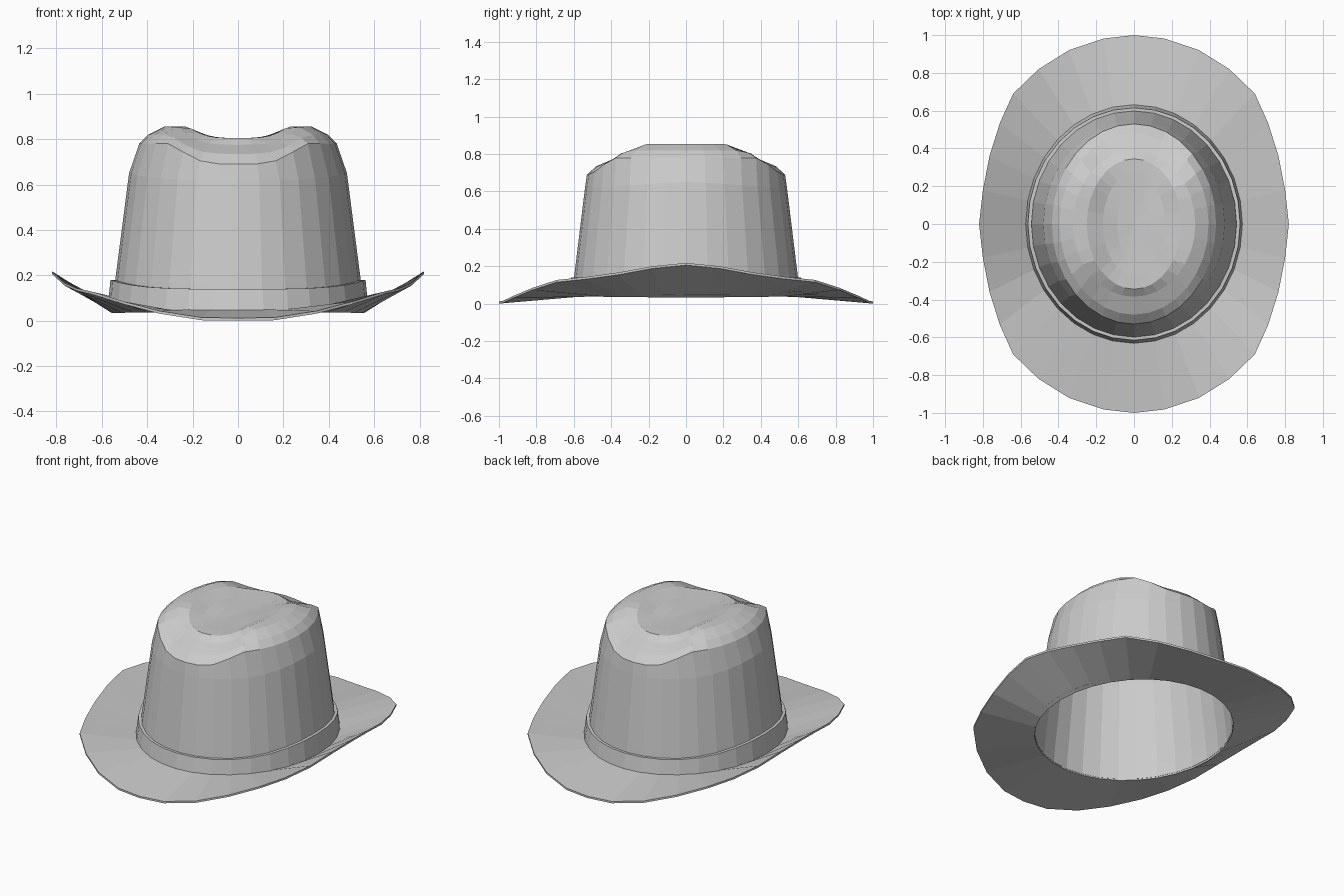
import bpy, bmesh, math

if "Cube" in bpy.data.objects:
    bpy.data.objects.remove(bpy.data.objects["Cube"])

N = 32  # sides around the hat

felt = bpy.data.materials.new("grey felt")
felt.diffuse_color = (0.6, 0.6, 0.6, 1)
felt.use_nodes = True
felt.node_tree.nodes["Principled BSDF"].inputs["Base Color"].default_value = felt.diffuse_color


def ring(rx, ry, z_side, z_end=None, start=0.0):
    """Oval ring; height eases from z_side to z_end towards the front and back."""
    z_end = z_side if z_end is None else z_end
    pts = []
    for i in range(N):
        a = 2 * math.pi * i / N
        w = max(0.0, (abs(math.sin(a)) - start) / (1 - start))
        w = w * w * (3 - 2 * w)
        pts.append((rx * math.cos(a), ry * math.sin(a), z_side + (z_end - z_side) * w))
    return pts


def loft(name, rings, loop=False, cap=None):
    """Skin successive rings with quads, optionally closing to a cap point."""
    bm = bmesh.new()
    vs = [[bm.verts.new(p) for p in r] for r in rings]
    pairs = list(zip(vs, vs[1:])) + ([(vs[-1], vs[0])] if loop else [])
    for lo, hi in pairs:
        for i in range(N):
            j = (i + 1) % N
            bm.faces.new((lo[i], lo[j], hi[j], hi[i]))
    if cap:
        c = bm.verts.new(cap)
        for i in range(N):
            bm.faces.new((vs[-1][i], vs[-1][(i + 1) % N], c))
    if loop:
        bmesh.ops.recalc_face_normals(bm, faces=bm.faces)
    me = bpy.data.meshes.new(name)
    bm.to_mesh(me)
    bm.free()
    me.materials.append(felt)
    ob = bpy.data.objects.new(name, me)
    bpy.context.collection.objects.link(ob)
    return ob


# Crown: tapered wall, rounded shoulder, and a crease pressed into the top
loft("crown", [
    ring(0.555, 0.61, 0.04),
    ring(0.542, 0.595, 0.17),
    ring(0.48, 0.54, 0.65, 0.62),
    ring(0.435, 0.53, 0.78, 0.69, 0.70),
    ring(0.395, 0.48, 0.82, 0.735, 0.60),
    ring(0.325, 0.385, 0.855, 0.775, 0.50),
    ring(0.25, 0.345, 0.855, 0.805, 0.40),
    ring(0.165, 0.27, 0.825, 0.805),
    ring(0.09, 0.20, 0.807, 0.803),
], cap=(0, 0, 0.80))

# Band around the foot of the crown, higher at the sides
loft("hat_band", [
    ring(0.575, 0.632, 0.045),
    ring(0.562, 0.615, 0.18, 0.14),
    ring(0.543, 0.598, 0.18, 0.14),
    ring(0.553, 0.608, 0.045),
], loop=True)

# Brim edge: one quarter from the side to the front tip, mirrored round
quarter = [(0.82, 0, 0.218), (0.80, 0.18, 0.20), (0.765, 0.36, 0.167),
           (0.71, 0.535, 0.143), (0.64, 0.69, 0.127), (0.505, 0.82, 0.085),
           (0.345, 0.92, 0.043), (0.16, 0.982, 0.014), (0, 1.0, 0.012)]
half = quarter + [(-x, y, z) for x, y, z in quarter[-2::-1]]
edge = half + [(x, -y, z) for x, y, z in half[-2:0:-1]]
inner = ring(0.555, 0.61, 0.045, 0.05)


def lowered(pts, d=0.012):
    return [(x, y, z - d) for x, y, z in pts]


# Brim: thin curled sheet with an open centre
loft("brim", [inner, edge, lowered(edge), lowered(inner)], loop=True)
